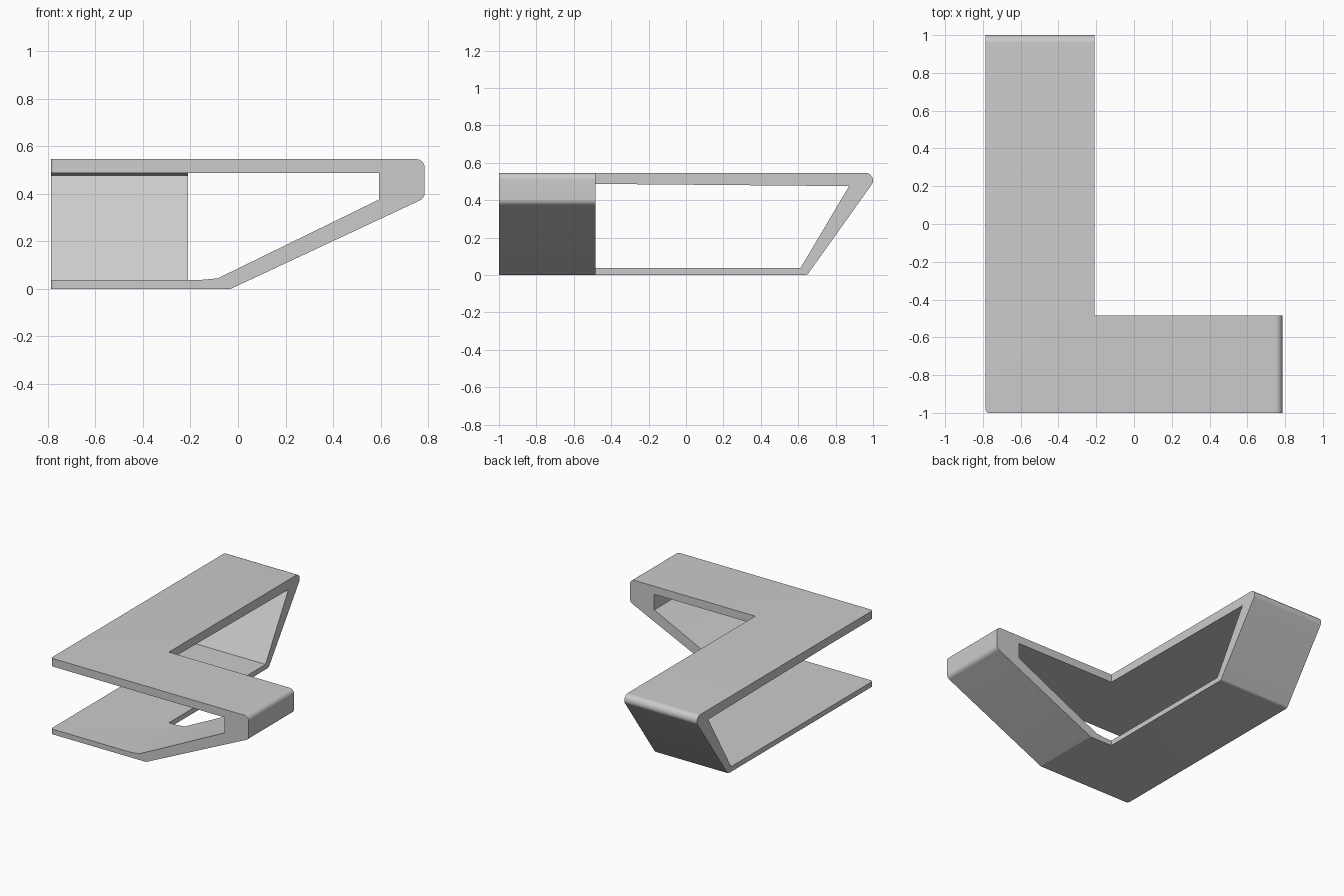
import bpy
import bmesh
import math
from mathutils import Vector

cube = bpy.data.objects.get("Cube")
if cube:
    bpy.data.objects.remove(cube, do_unlink=True)

LEFT, INNER_X = -0.787, -0.21
FRONT, INNER_Y = -1.0, -0.485
TOP = 0.545

grey = bpy.data.materials.new("light_grey")
grey.use_nodes = True
colour = (0.6, 0.6, 0.6, 1)
grey.diffuse_color = colour
grey.node_tree.nodes["Principled BSDF"].inputs["Base Color"].default_value = colour


def rounded(profile, steps=8):
    """Turn (u, z, radius) corners into a 2D outline with arcs."""
    outline = []
    for i, (u, z, r) in enumerate(profile):
        p = Vector((u, z))
        if r == 0:
            outline.append(p)
            continue
        a = (Vector(profile[i - 1][:2]) - p).normalized()
        b = (Vector(profile[(i + 1) % len(profile)][:2]) - p).normalized()
        half = a.angle(b) / 2
        centre = p + (a + b).normalized() * r / math.sin(half)
        start = p + a * r / math.tan(half) - centre
        end = p + b * r / math.tan(half) - centre
        for k in range(steps + 1):
            outline.append(centre + start.lerp(end, k / steps).normalized() * r)
    return outline


def prism(name, profile, place, lo, hi):
    """Extrude a profile between lo and hi; place maps (u, z, depth) to 3D."""
    bm = bmesh.new()
    face = bm.faces.new([bm.verts.new(place(p.x, p.y, lo)) for p in rounded(profile)])
    side = bmesh.ops.extrude_face_region(bm, geom=[face])["geom"]
    shift = Vector(place(0, 0, hi)) - Vector(place(0, 0, lo))
    bmesh.ops.translate(bm, vec=shift, verts=[v for v in side if isinstance(v, bmesh.types.BMVert)])
    bmesh.ops.recalc_face_normals(bm, faces=bm.faces)
    mesh = bpy.data.meshes.new(name)
    bm.to_mesh(mesh)
    bm.free()
    obj = bpy.data.objects.new(name, mesh)
    bpy.context.collection.objects.link(obj)
    mesh.materials.append(grey)
    return obj


# Front arm: open band with a blunt nose and a ramp to the base
front_profile = [
    (LEFT, TOP, 0), (0.785, TOP, 0.035), (0.785, 0.381, 0.035), (-0.03, 0, 0.02),
    (LEFT, 0, 0), (LEFT, 0.037, 0), (-0.16, 0.037, 0), (-0.085, 0.044, 0),
    (0.592, 0.375, 0), (0.592, 0.487, 0), (LEFT, 0.487, 0),
]
body = prism("angled_stand", front_profile, lambda u, z, d: (u, d, z), FRONT, INNER_Y)

# Rear arm: open band closed by a leaning back panel
rear_profile = [
    (INNER_Y, TOP, 0), (1.037, TOP, 0.039), (0.648, 0, 0.025),
    (INNER_Y, 0, 0), (INNER_Y, 0.037, 0), (0.612, 0.037, 0),
    (0.872, 0.475, 0), (INNER_Y, 0.487, 0),
]
rear = prism("rear_arm", rear_profile, lambda u, z, d: (d, u, z), LEFT, INNER_X)
rear.hide_render = True

# Fuse both arms into one shell
union = body.modifiers.new("union", "BOOLEAN")
union.operation = "UNION"
union.solver = "EXACT"
union.object = rear
bpy.context.view_layer.objects.active = body
body.select_set(True)
rear.select_set(False)
bpy.ops.object.modifier_apply(modifier=union.name)
bpy.data.objects.remove(rear, do_unlink=True)

# Soften the upright outer corner of both plates
bm = bmesh.new()
bm.from_mesh(body.data)
bmesh.ops.remove_doubles(bm, verts=bm.verts, dist=0.0002)
bmesh.ops.dissolve_limit(bm, angle_limit=0.005, verts=bm.verts, edges=bm.edges)
corner = [e for e in bm.edges
          if all(abs(v.co.x - LEFT) < 0.001 and abs(v.co.y - FRONT) < 0.001 for v in e.verts)]
bmesh.ops.bevel(bm, geom=corner, offset=0.02, segments=5, profile=0.5, affect="EDGES")
bm.to_mesh(body.data)
bm.free()

bpy.ops.object.shade_smooth_by_angle(angle=math.radians(30))
